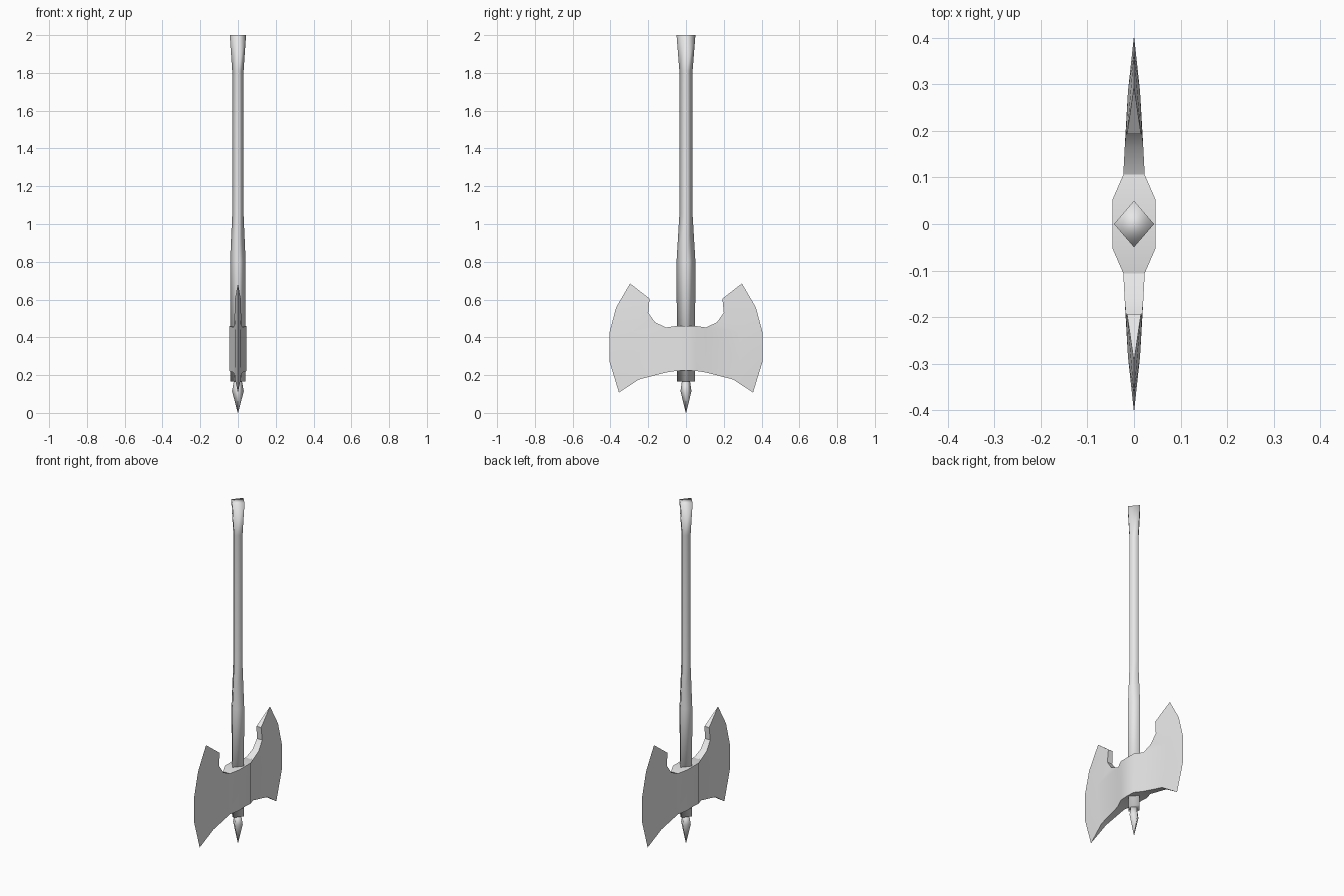
import bpy
import bmesh
import math

cube = bpy.data.objects.get("Cube")
if cube:
    bpy.data.objects.remove(cube, do_unlink=True)

grey = bpy.data.materials.new("plain grey")
grey.use_nodes = True
colour = (0.8, 0.8, 0.8, 1)
grey.diffuse_color = colour
grey.node_tree.nodes["Principled BSDF"].inputs["Base Color"].default_value = colour


def finish(name, bm, angle=None):
    """Clean the mesh, link it and shade it."""
    bmesh.ops.remove_doubles(bm, verts=bm.verts, dist=0.0005)
    bmesh.ops.recalc_face_normals(bm, faces=bm.faces)
    mesh = bpy.data.meshes.new(name)
    bm.to_mesh(mesh)
    bm.free()
    mesh.materials.append(grey)
    obj = bpy.data.objects.new(name, mesh)
    bpy.context.collection.objects.link(obj)
    bpy.ops.object.select_all(action="DESELECT")
    obj.select_set(True)
    bpy.context.view_layer.objects.active = obj
    if angle is None:
        bpy.ops.object.shade_smooth()
    else:
        bpy.ops.object.shade_smooth_by_angle(angle=math.radians(angle))


def diamond_shaft(name, sections):
    """Loft diamond sections given as (z, half width, half depth)."""
    bm = bmesh.new()
    rings = [[bm.verts.new(p) for p in ((w, 0, z), (0, d, z), (-w, 0, z), (0, -d, z))]
             for z, w, d in sections]
    for low, high in zip(rings, rings[1:]):
        for i in range(4):
            j = (i + 1) % 4
            bm.faces.new((low[i], low[j], high[j], high[i]))
    bm.faces.new(rings[0])
    bm.faces.new(rings[-1])
    finish(name, bm)


# Long shaft, flared at the grip end and thicker near the head
diamond_shaft("handle", [(0.165, 0.039, 0.047), (0.8, 0.041, 0.05), (1.05, 0.03, 0.035),
                         (1.81, 0.03, 0.035), (2.0, 0.043, 0.05)])
# Point below the head
diamond_shaft("end_spike", [(0, 0.001, 0.001), (0.115, 0.031, 0.029), (0.17, 0.021, 0.021)])

# Double axe head: one quarter as (y, z, half thickness)
points = [(0, 0.46, 0.046), (0, 0.225, 0.046), (0.053, 0.46, 0.046), (0.053, 0.222, 0.046),
          (0.106, 0.452, 0.023), (0.106, 0.214, 0.023), (0.164, 0.48, 0.02),
          (0.2, 0.53, 0.017), (0.193, 0.605, 0.015), (0.249, 0.177, 0.015),
          (0.285, 0.43, 0.013), (0.285, 0.28, 0.013), (0.296, 0.685, 0),
          (0.37, 0.558, 0), (0.405, 0.426, 0), (0.405, 0.272, 0), (0.355, 0.108, 0)]
panels = [(0, 1, 3, 2), (2, 3, 5, 4), (4, 5, 11, 10), (5, 9, 11), (4, 10, 7, 6), (7, 10, 8),
          (8, 10, 13), (8, 13, 12), (10, 14, 13), (10, 11, 15, 14), (11, 9, 16, 15)]
rims = [(0, 2, 4, 6, 7, 8, 12), (1, 3, 5, 9, 16)]

bm = bmesh.new()
for side in (1, -1):
    left, right = [[bm.verts.new((s * t, side * y, z)) for y, z, t in points] for s in (1, -1)]
    for panel in panels:
        for verts in (left, right):
            bm.faces.new([verts[i] for i in panel])
    for rim in rims:
        for a, b in zip(rim, rim[1:]):
            bm.faces.new((left[a], left[b], right[b], right[a]))
finish("axe_head", bm, 30)
